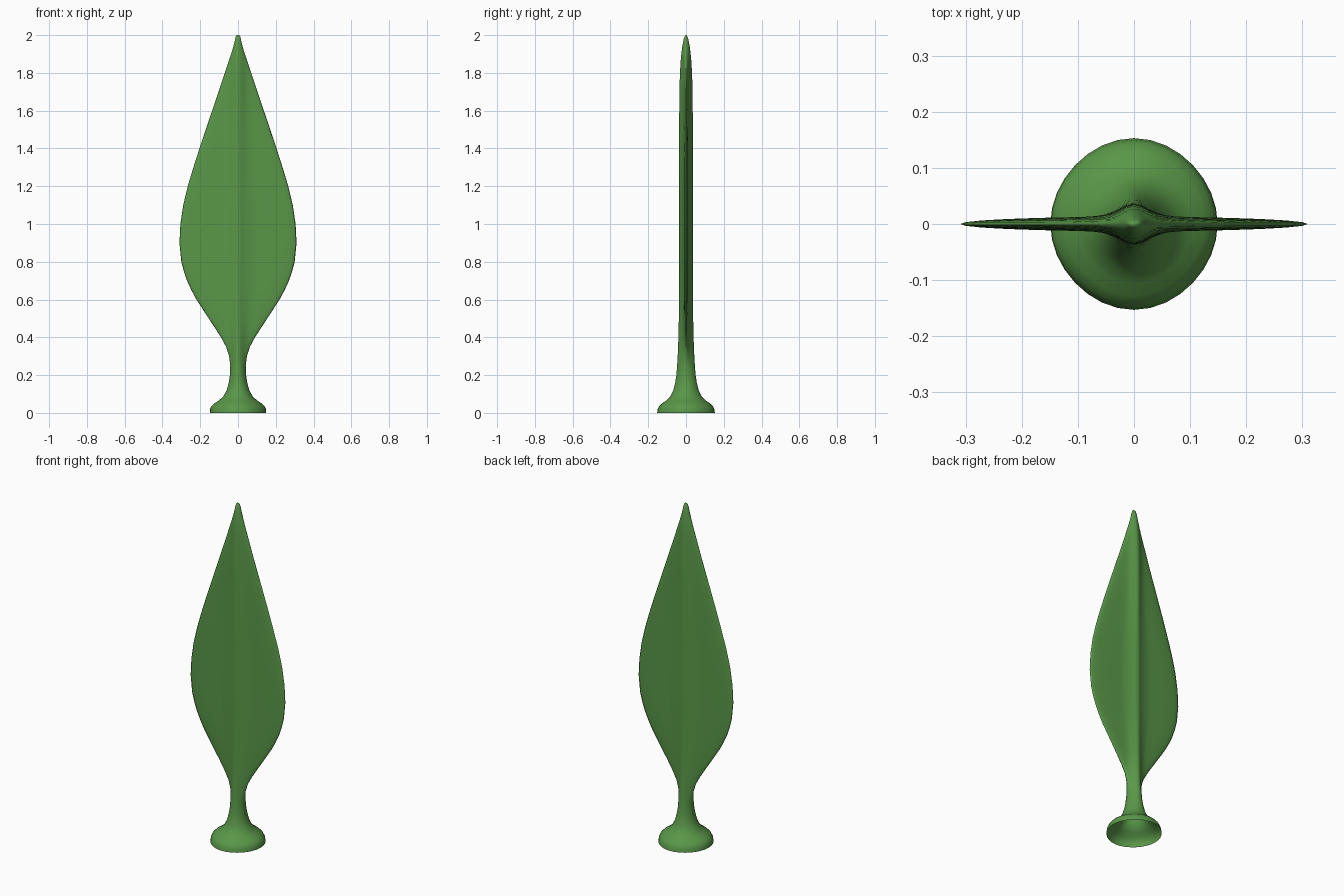
import bpy, bmesh, math

if "Cube" in bpy.data.objects:
    bpy.data.objects.remove(bpy.data.objects["Cube"])

green = bpy.data.materials.new("leaf_green")
green.diffuse_color = (0.10, 0.31, 0.065, 1)
green.use_nodes = True
green.node_tree.nodes["Principled BSDF"].inputs["Base Color"].default_value = green.diffuse_color

# height, half width, half depth of the leaf and its flared foot
PROFILE = [
    (0.0, .149, .153), (.02, .148, .150), (.035, .141, .143), (.05, .126, .128),
    (.065, .103, .106), (.085, .079, .084), (.12, .060, .067), (.16, .049, .057),
    (.2, .043, .051), (.25, .041, .047), (.3, .047, .044), (.35, .063, .042),
    (.4, .090, .040), (.45, .122, .039), (.5, .155, .038), (.6, .220, .037),
    (.65, .247, .037), (.7, .270, .036), (.75, .287, .036), (.8, .300, .036),
    (.9, .310, .036), (1.0, .305, .036), (1.1, .290, .036), (1.2, .266, .036),
    (1.3, .236, .036), (1.4, .204, .036), (1.55, .154, .036), (1.7, .103, .035),
    (1.8, .070, .032), (1.88, .043, .027), (1.94, .024, .020), (1.975, .016, .013),
    (1.993, .012, .007), (2.0, .006, .003),
]
SIDES = 32
BLADE = 0.013  # half thickness of the thin blade beside the midrib


def section(bm, z, w, d):
    """Round on the stem, a thin lens with a central rib on the blade."""
    rib = 0.032 + 8 * max(0, 0.40 - z) ** 3
    power = 1 + 0.7 * min(1, max(0, (w - 0.05) / 0.15)) * (z > 0.25)
    thin = min(BLADE, d)
    ring = []
    for i in range(SIDES):
        t = 2 * math.pi * i / SIDES
        c = math.cos(t)
        u = math.copysign(abs(c) ** power, c)
        x = w * u
        y = math.sqrt(max(0, 1 - u * u))
        y *= thin + (d - thin) * math.exp(-(x / rib) ** 2)
        ring.append(bm.verts.new((x, math.copysign(y, math.sin(t)), z)))
    return ring


# loft the sections; the foot stays open and hollow underneath
bm = bmesh.new()
rings = [section(bm, *row) for row in PROFILE]
for a, b in zip(rings, rings[1:]):
    for i in range(SIDES):
        j = (i + 1) % SIDES
        bm.faces.new((a[i], a[j], b[j], b[i]))
bm.faces.new(rings[-1])
for f in bm.faces:
    f.smooth = True

mesh = bpy.data.meshes.new("leaf_with_foot")
bm.to_mesh(mesh)
bm.free()
mesh.materials.append(green)
leaf = bpy.data.objects.new("leaf_with_foot", mesh)
bpy.context.collection.objects.link(leaf)
